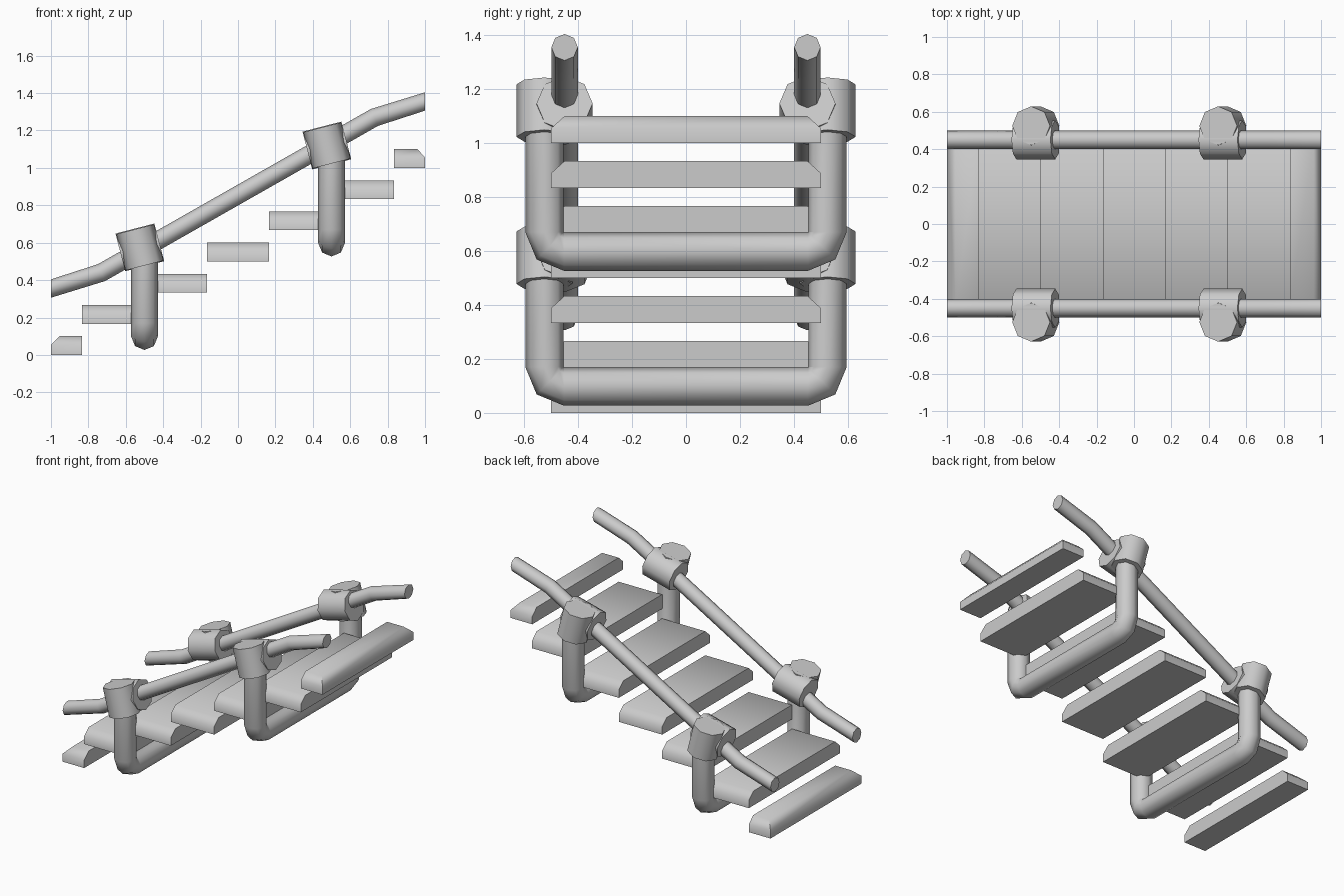
import bpy, bmesh, math
from mathutils import Vector, Matrix

if "Cube" in bpy.data.objects:
    bpy.data.objects.remove(bpy.data.objects["Cube"])


def finish(name, bm, mirror=False):
    bmesh.ops.recalc_face_normals(bm, faces=bm.faces)
    me = bpy.data.meshes.new(name)
    bm.to_mesh(me)
    bm.free()
    ob = bpy.data.objects.new(name, me)
    bpy.context.collection.objects.link(ob)
    bpy.ops.object.select_all(action='DESELECT')
    ob.select_set(True)
    bpy.context.view_layer.objects.active = ob
    bpy.ops.object.shade_smooth_by_angle(angle=math.radians(50))
    if mirror:
        m = ob.modifiers.new("Mirror", 'MIRROR')
        m.use_axis = (False, True, False)
    return ob


def loft(bm, rings):
    loops = [[bm.verts.new(p) for p in ring] for ring in rings]
    n = len(loops[0])
    for a, b in zip(loops, loops[1:]):
        for i in range(n):
            j = (i + 1) % n
            bm.faces.new((a[i], a[j], b[j], b[i]))
    bm.faces.new(loops[0][::-1])
    bm.faces.new(loops[-1])


def tube(name, path, side, radius, mirror=False):
    """Eight-sided sweep; path holds (point, ring plane normal) pairs."""
    rings = []
    for p, nrm in path:
        u = Vector(side)
        v = Vector(nrm).normalized().cross(u)
        rings.append([Vector(p) + radius * (math.cos(k * math.pi / 4) * u
                      + math.sin(k * math.pi / 4) * v) for k in range(8)])
    bm = bmesh.new()
    loft(bm, rings)
    return finish(name, bm, mirror)


# Step planks: chamfered ends, plus outer edge on the first and last
for i in range(7):
    x0 = max(-1, -1.1667 + i / 3)
    x1 = min(1, -0.8333 + i / 3)
    z = i / 6
    c0 = 0.045 if i == 0 else 0
    c1 = 0.04 if i == 6 else 0
    rings = []
    for h, f in ((0, 0), (0.055, 0), (0.1, 1)):
        a, b, y = x0 + c0 * f, x1 - c1 * f, 0.5 - 0.05 * f
        rings.append([(a, -y, z + h), (b, -y, z + h), (b, y, z + h), (a, y, z + h)])
    bm = bmesh.new()
    loft(bm, rings)
    finish(f"step_plank_{i + 1}", bm)

# Handrails
tube("handrail", [((-1, 0.45, 0.355), (1, 0, 0)),
                  ((-0.73, 0.45, 0.44), (1, 0, 0.43)),
                  ((0.73, 0.45, 1.27), (1, 0, 0.43)),
                  ((1, 0.45, 1.355), (1, 0, 0))], (0, 1, 0), 0.049, True)

# U-shaped supports and collars where they meet the rails
for label, x, dz in (("lower", -0.5, 0.0), ("upper", 0.5, 0.5)):
    half = []
    for deg in (0, 45, 90):
        a = math.radians(deg)
        half.append((-0.452 - 0.0725 * math.cos(a), 0.17 - 0.0725 * math.sin(a),
                     math.sin(a), -math.cos(a)))
    half.insert(0, (-0.5245, 0.58 + 0.045 * (dz > 0), 0, -1))
    full = half + [(-y, z, ny, -nz) for y, z, ny, nz in reversed(half)]
    tube(f"{label}_u_support",
         [((x, y, z + dz), (0, ny, nz)) for y, z, ny, nz in full], (1, 0, 0), 0.071)

    cx, cz = x - 0.025, 0.575 + (0.545 if dz else 0)
    tilt = Matrix.Rotation(math.radians(-14.5), 4, 'Y')
    for part, y, turn, length in (("post", 0.525, 0, 0.2), ("rail", 0.45, 90, 0.215)):
        bm = bmesh.new()
        bmesh.ops.create_cone(
            bm, cap_ends=True, segments=8, radius1=0.104, radius2=0.104, depth=length,
            matrix=Matrix.Translation((cx, y, cz)) @ tilt
            @ Matrix.Rotation(math.radians(turn), 4, 'Y'))
        finish(f"{label}_{part}_collar", bm, True)
